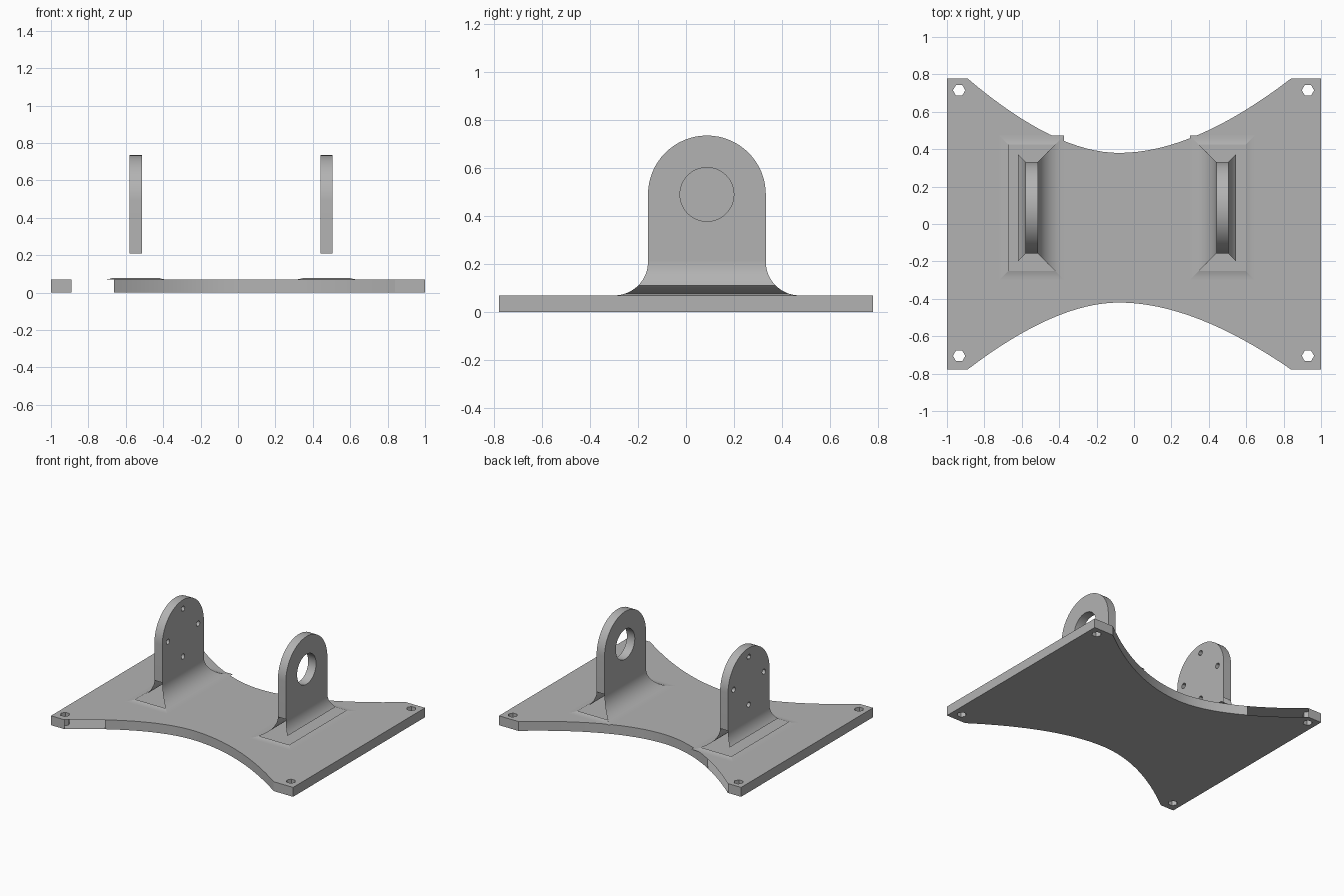
import bpy, bmesh, math
from mathutils import Vector

cube = bpy.data.objects.get("Cube")
if cube:
    bpy.data.objects.remove(cube, do_unlink=True)

grey = bpy.data.materials.new("plain grey")
grey.use_nodes = True
COLOUR = (0.45, 0.45, 0.45, 1)
grey.diffuse_color = COLOUR
grey.node_tree.nodes["Principled BSDF"].inputs["Base Color"].default_value = COLOUR

PLATE_H = 0.07      # base plate thickness
R = 0.14            # fillet radius at the foot of each lug
LUG_Y = 0.087       # lug centre line
LUG_R = 0.245       # lug half width and top radius
LUG_Z = 0.49        # bore height
LUG_T = 0.065       # lug thickness


def finish(name, bm):
    mesh = bpy.data.meshes.new(name)
    bm.to_mesh(mesh)
    bm.free()
    mesh.materials.append(grey)
    obj = bpy.data.objects.new(name, mesh)
    bpy.context.collection.objects.link(obj)
    bpy.ops.object.select_all(action='DESELECT')
    obj.select_set(True)
    bpy.context.view_layer.objects.active = obj
    bpy.ops.object.shade_smooth_by_angle(angle=math.radians(30))
    return obj


def circle(cx, cy, r, n):
    return [(cx + r * math.cos(math.tau * i / n), cy + r * math.sin(math.tau * i / n))
            for i in range(n)]


def slab(loops, thickness):
    """Outline plus hole loops, filled and extruded about its middle."""
    curve = bpy.data.curves.new("outline", 'CURVE')
    curve.dimensions = '2D'
    curve.fill_mode = 'BOTH'
    curve.extrude = thickness / 2
    for loop in loops:
        spline = curve.splines.new('POLY')
        spline.points.add(len(loop) - 1)
        for point, (u, v) in zip(spline.points, loop):
            point.co = (u, v, 0, 1)
        spline.use_cyclic_u = True
    temp = bpy.data.objects.new("outline", curve)
    bpy.context.collection.objects.link(temp)
    bpy.context.view_layer.update()
    mesh = bpy.data.meshes.new_from_object(temp.evaluated_get(bpy.context.evaluated_depsgraph_get()))
    bm = bmesh.new()
    bm.from_mesh(mesh)
    bpy.data.objects.remove(temp, do_unlink=True)
    bpy.data.meshes.remove(mesh)
    bmesh.ops.remove_doubles(bm, verts=bm.verts, dist=1e-4)
    bmesh.ops.recalc_face_normals(bm, faces=bm.faces)
    return bm


def bend(p0, p1, p2, n=16):
    a, b, c = Vector(p0), Vector(p1), Vector(p2)
    return [tuple(a * (1 - t) ** 2 + b * 2 * t * (1 - t) + c * t * t)
            for t in (i / n for i in range(n + 1))]


def waist(side, mid):
    """Concave long edge, running from -x to +x."""
    y, m = side * 0.778, side * mid
    return bend((-0.89, y), (-0.42, m), (-0.08, m)) + bend((-0.08, m), (0.32, m), (0.84, y))[1:]


# Base plate with waisted edges and corner bolt holes
outline = [(-1, -0.778)] + waist(-1, 0.42) + [(1, -0.778), (1, 0.778)]
outline += waist(1, 0.38)[::-1] + [(-1, 0.778)]
bolts = [circle(x, y, 0.033, 6) for x in (-0.935, 0.93) for y in (-0.705, 0.715)]
bm = slab([outline] + bolts, PLATE_H)
bmesh.ops.translate(bm, verts=bm.verts, vec=(0, 0, PLATE_H / 2))

# Open stretches of the waisted walls
gaps = []
for f in bm.faces:
    c = f.calc_center_median()
    if abs(f.normal.z) < 0.5 and abs(f.normal.y) > 0.3 and 0.4 < abs(c.y) < 0.765:
        if -0.88 < c.x < (-0.65 if c.y < 0 else -0.53) and not any(
                math.hypot(c.x + 0.935, c.y - y) < 0.05 for y in (-0.705, 0.715)):
            gaps.append(f)
bmesh.ops.delete(bm, geom=gaps, context='FACES')
finish("base_plate", bm)


def lug(name, cx, holes):
    """Round-topped upright, open underneath where the fillets begin."""
    foot = PLATE_H + R
    arch = [(LUG_Y + LUG_R * math.cos(math.pi * i / 32), LUG_Z + LUG_R * math.sin(math.pi * i / 32))
            for i in range(33)]
    profile = [(LUG_Y - LUG_R, foot), (LUG_Y + LUG_R, foot)] + arch
    bm = slab([profile] + holes, LUG_T)
    for v in bm.verts:
        u, h, w = v.co
        v.co = (cx + w, u, h)
    bm.normal_update()
    under = [f for f in bm.faces if f.normal.z < -0.9 and f.calc_center_median().z < foot + 0.01]
    bmesh.ops.delete(bm, geom=under, context='FACES')
    finish(name, bm)


def fillet(name, cx, side, start, end, steps):
    """Mitred concave strip on one side of a lug, between two angles."""
    bm = bmesh.new()
    rows = []
    for i in range(steps + 1):
        a = math.radians(start + (end - start) * i / steps)
        d, z = R * (1 - math.cos(a)), PLATE_H + R * (1 - math.sin(a))
        hx, hy = LUG_T / 2 + d, LUG_R + d
        sx, sy = side
        if sx:
            ends = [(sx * hx, -hy), (sx * hx, hy)]
        else:
            ends = [(-hx, sy * hy), (hx, sy * hy)]
        rows.append([bm.verts.new((cx + x, LUG_Y + y, z)) for x, y in ends])
    for (a, b), (c, d) in zip(rows, rows[1:]):
        f = bm.faces.new((a, b, d, c))
        f.normal_update()
        if f.normal.z < 0:
            f.normal_flip()
    finish(name, bm)


# Lugs: one with a bearing bore, one with a ring of screw holes
bore = [circle(LUG_Y, LUG_Z, 0.112, 48)]
screws = [circle(LUG_Y + y, LUG_Z + z, 0.02, 12) for y, z in circle(0, 0, 0.178, 4)]
for label, cx, inward, holes in (("left", 0.473, -1, bore), ("right", -0.547, 1, screws)):
    lug(label + "_lug", cx, holes)
    # Full inner fillet, partial outer one, and low skirts around the foot
    fillet(label + "_inner_fillet", cx, (inward, 0), 0, 90, 16)
    fillet(label + "_outer_fillet", cx, (-inward, 0), 0, 45, 8)
    fillet(label + "_outer_skirt", cx, (-inward, 0), 70, 90, 4)
    fillet(label + "_front_skirt", cx, (0, -1), 70, 90, 4)
    fillet(label + "_back_skirt", cx, (0, 1), 70, 90, 4)
